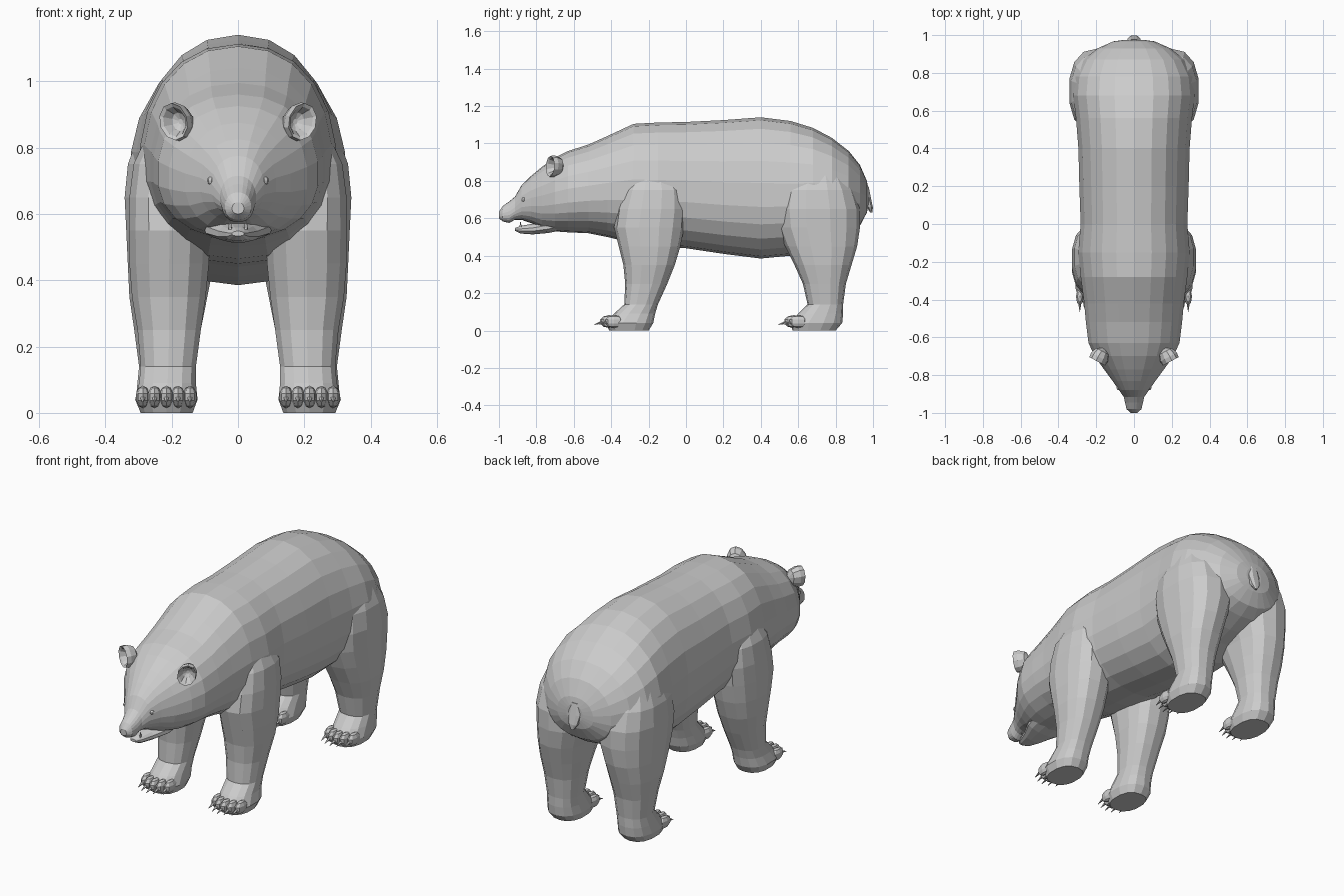
import bpy, bmesh, math
from mathutils import Vector, Matrix

if "Cube" in bpy.data.objects:
    bpy.data.objects.remove(bpy.data.objects["Cube"])


def new_object(name, bm):
    bmesh.ops.recalc_face_normals(bm, faces=bm.faces)
    mesh = bpy.data.meshes.new(name)
    bm.to_mesh(mesh)
    bm.free()
    obj = bpy.data.objects.new(name, mesh)
    bpy.context.collection.objects.link(obj)
    return obj


def loft(name, rings):
    """Skin a list of equal-length point rings and cap both ends."""
    bm = bmesh.new()
    loops = [[bm.verts.new(p) for p in ring] for ring in rings]
    n = len(loops[0])
    for a, b in zip(loops, loops[1:]):
        for i in range(n):
            j = (i + 1) % n
            bm.faces.new((a[i], a[j], b[j], b[i]))
    bm.faces.new(loops[0])
    bm.faces.new(loops[-1][::-1])
    return new_object(name, bm)


def curve_point(i, n, power=2.2):
    """Point on a unit superellipse."""
    a = 2 * math.pi * (i + 0.5) / n
    c, s = math.cos(a), math.sin(a)
    return (math.copysign(abs(c) ** (2 / power), c),
            math.copysign(abs(s) ** (2 / power), s))


def body_ring(y, half, top, bottom, n=22):
    mid = bottom + 0.44 * (top - bottom)
    pts = []
    for i in range(n):
        c, s = curve_point(i, n)
        pts.append((half * c, y, mid + s * (top - mid if s > 0 else mid - bottom)))
    return pts


def leg_ring(side, z, outer, inner, y0, y1, n=14):
    pts = []
    for i in range(n):
        c, s = curve_point(i, n, 2.4)
        pts.append((side * ((outer + inner) / 2 + c * (outer - inner) / 2),
                    (y0 + y1) / 2 + s * (y1 - y0) / 2, z))
    return pts


def union(target, part):
    mod = target.modifiers.new("union", 'BOOLEAN')
    mod.operation, mod.solver, mod.object = 'UNION', 'EXACT', part
    bpy.context.view_layer.objects.active = target
    bpy.ops.object.modifier_apply(modifier=mod.name)
    bpy.data.objects.remove(part)


# Head and torso: y, half width, top z, bottom z
BODY = [(-1.0, .018, .635, .60), (-.98, .04, .665, .583), (-.945, .048, .69, .575),
        (-.915, .055, .715, .592), (-.88, .08, .775, .592), (-.83, .115, .825, .575),
        (-.77, .16, .875, .545), (-.70, .21, .925, .53), (-.63, .243, .96, .525),
        (-.52, .257, .995, .52), (-.42, .266, 1.04, .50), (-.28, .285, 1.105, .465),
        (-.15, .298, 1.112, .45), (0, .285, 1.115, .44), (.2, .292, 1.125, .41),
        (.4, .297, 1.14, .385), (.56, .31, 1.12, .40), (.68, .325, 1.083, .45),
        (.78, .315, 1.03, .48), (.87, .27, .96, .52), (.93, .195, .885, .56),
        (.967, .11, .80, .63), (.975, .05, .76, .67)]
body = loft("body", [body_ring(*s) for s in BODY])

# Lower jaw
JAW = [(-.915, .018, .548, .533), (-.885, .036, .56, .518), (-.82, .062, .572, .513),
       (-.74, .10, .59, .52), (-.66, .11, .62, .535)]
union(body, loft("jaw", [body_ring(*s, n=12) for s in JAW]))

# Legs: z, outer x, inner x, front y, back y
FRONT = [(0, .295, .135, -.41, -.20), (.04, .312, .12, -.43, -.175), (.09, .30, .125, -.385, -.165),
         (.14, .295, .125, -.33, -.15), (.25, .305, .11, -.325, -.10), (.35, .322, .095, -.335, -.06),
         (.45, .33, .085, -.36, -.03), (.55, .332, .08, -.385, -.01), (.65, .33, .09, -.37, 0),
         (.75, .317, .10, -.34, -.01), (.87, .26, .08, -.27, -.08)]
HIND = [(0, .295, .135, .57, .80), (.04, .31, .12, .555, .835), (.09, .305, .125, .60, .84),
        (.14, .30, .125, .65, .84), (.25, .315, .11, .625, .855), (.35, .33, .09, .58, .885),
        (.45, .335, .07, .53, .915), (.55, .34, .04, .49, .93), (.65, .345, .035, .48, .93),
        (.75, .335, .04, .50, .90), (.87, .29, .05, .58, .83)]

for side, word in ((1, "left"), (-1, "right")):
    for kind, table in (("front", FRONT), ("hind", HIND)):
        union(body, loft(f"{word}_{kind}_leg", [leg_ring(side, *r) for r in table]))

        # Five toes and claws on each foot
        toes, claws = bmesh.new(), bmesh.new()
        y_front = table[1][3]
        for k in range(5):
            x = side * (.145 + .0355 * k)
            y = y_front + .018 + .007 * (k - 2) ** 2
            bmesh.ops.create_uvsphere(
                toes, u_segments=8, v_segments=5, radius=1,
                matrix=Matrix.Translation((x, y, .048)) @ Matrix.Diagonal((.021, .05, .034, 1)))
            bmesh.ops.create_cone(
                claws, cap_ends=True, segments=5, radius1=.011, radius2=.001, depth=.06,
                matrix=Matrix.Translation((x, y - .052, .04)) @ Matrix.Rotation(math.radians(107), 4, 'X'))
        new_object(f"{word}_{kind}_toes", toes)
        new_object(f"{word}_{kind}_claws", claws)

    # Cupped ear: offset along facing axis, radius
    EAR = [(.05, .012), (.035, .042), (0, .054), (-.025, .052), (-.018, .042), (.012, .026), (.022, .008)]
    turn = (Matrix.Translation((side * .183, -.705, .878))
            @ Matrix.Rotation(side * math.radians(28), 4, 'Z')
            @ Matrix.Rotation(side * math.radians(22), 4, 'Y'))
    loft(f"{word}_ear", [[turn @ Vector((r * .9 * math.cos(t), d, r * 1.1 * math.sin(t)))
                          for t in [2 * math.pi * i / 10 for i in range(10)]] for d, r in EAR])

    # Eye
    eye = bmesh.new()
    bmesh.ops.create_uvsphere(eye, u_segments=8, v_segments=6, radius=.013,
                              matrix=Matrix.Translation((side * .08, -.867, .70)))
    new_object(f"{word}_eye", eye)

    # Lower fang
    fang = bmesh.new()
    bmesh.ops.create_cone(fang, cap_ends=True, segments=5, radius1=.007, radius2=.001, depth=.03,
                          matrix=Matrix.Translation((side * .024, -.885, .568)))
    new_object(f"{word}_fang", fang)

# Short hanging tail: z, half width, front y, back y
TAIL = [(.77, .03, .93, .978), (.71, .038, .945, .99), (.66, .028, .965, 1.0), (.63, .008, .985, .998)]
loft("tail", [leg_ring(1, z, w, -w, a, b, 8) for z, w, a, b in TAIL])
